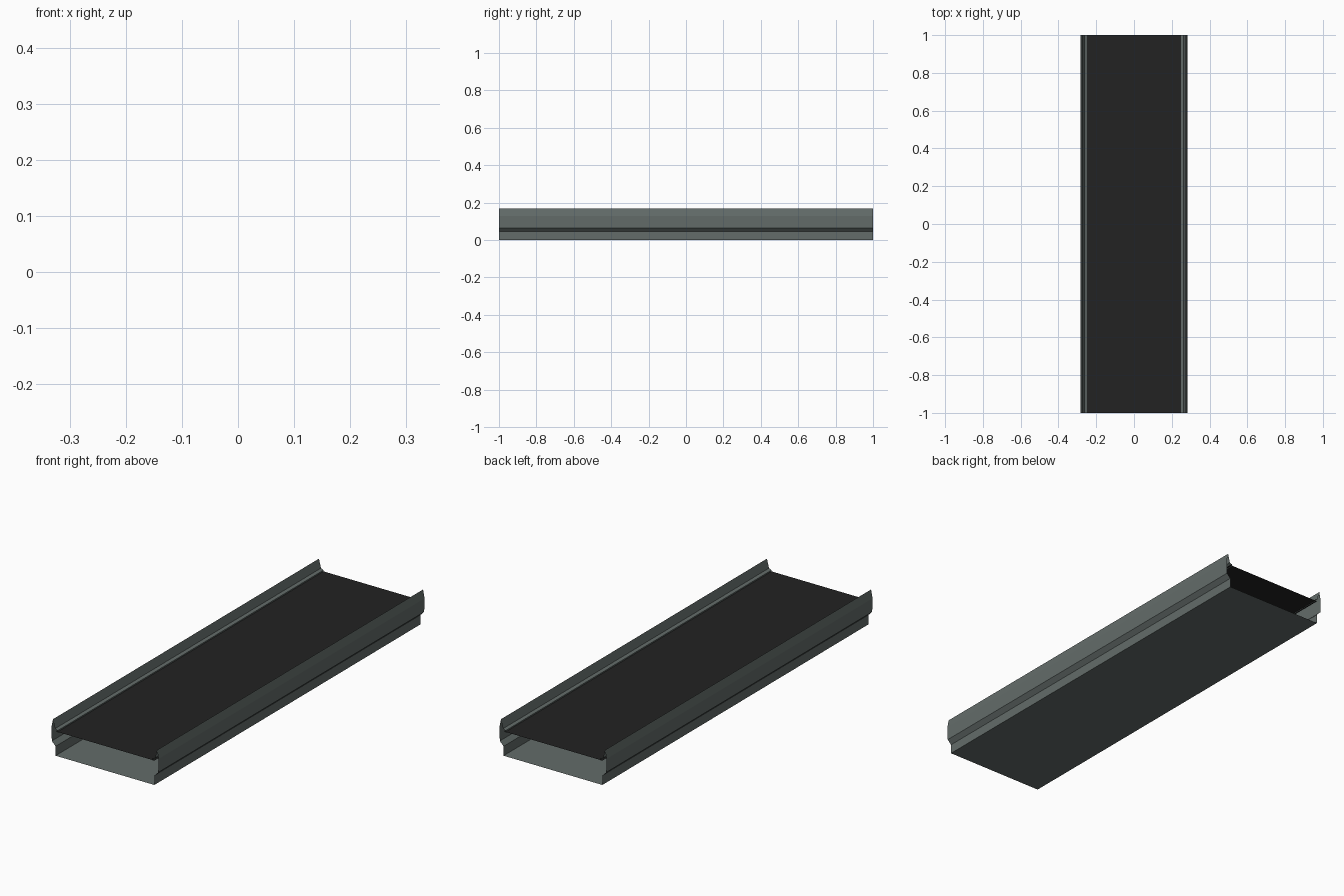
import bpy

if "Cube" in bpy.data.objects:
    bpy.data.objects.remove(bpy.data.objects["Cube"])


def material(name, rgb):
    m = bpy.data.materials.new(name)
    m.diffuse_color = (*rgb, 1)
    m.use_nodes = True
    m.node_tree.nodes["Principled BSDF"].inputs["Base Color"].default_value = m.diffuse_color
    return m


def sheet(name, profile, mat):
    """Extrude an open x-z profile along the full length (y)."""
    n = len(profile)
    verts = [(x, y, z) for y in (-1, 1) for x, z in profile]
    faces = [(i, i + n, i + n + 1, i + 1) for i in range(n - 1)]
    me = bpy.data.meshes.new(name)
    me.from_pydata(verts, [], faces)
    me.materials.append(mat)
    ob = bpy.data.objects.new(name, me)
    bpy.context.collection.objects.link(ob)
    return ob


steel = material("grey_steel", (0.125, 0.15, 0.143))
rubber = material("black_rubber", (0.016, 0.016, 0.016))

# Pressed tray: floor, side walls, flared rails folded inward to a small ledge
right = [(0.26, 0), (0.26, 0.045), (0.28, 0.065), (0.282, 0.13), (0.274, 0.17),
         (0.263, 0.128), (0.25, 0.122), (0.25, 0.112)]
left = [(-x, z) for x, z in reversed(right)]
sheet("tray_and_rails", left + right, steel)

# Flat belt
sheet("belt", [(0.26, 0.116), (-0.26, 0.116)], rubber)
